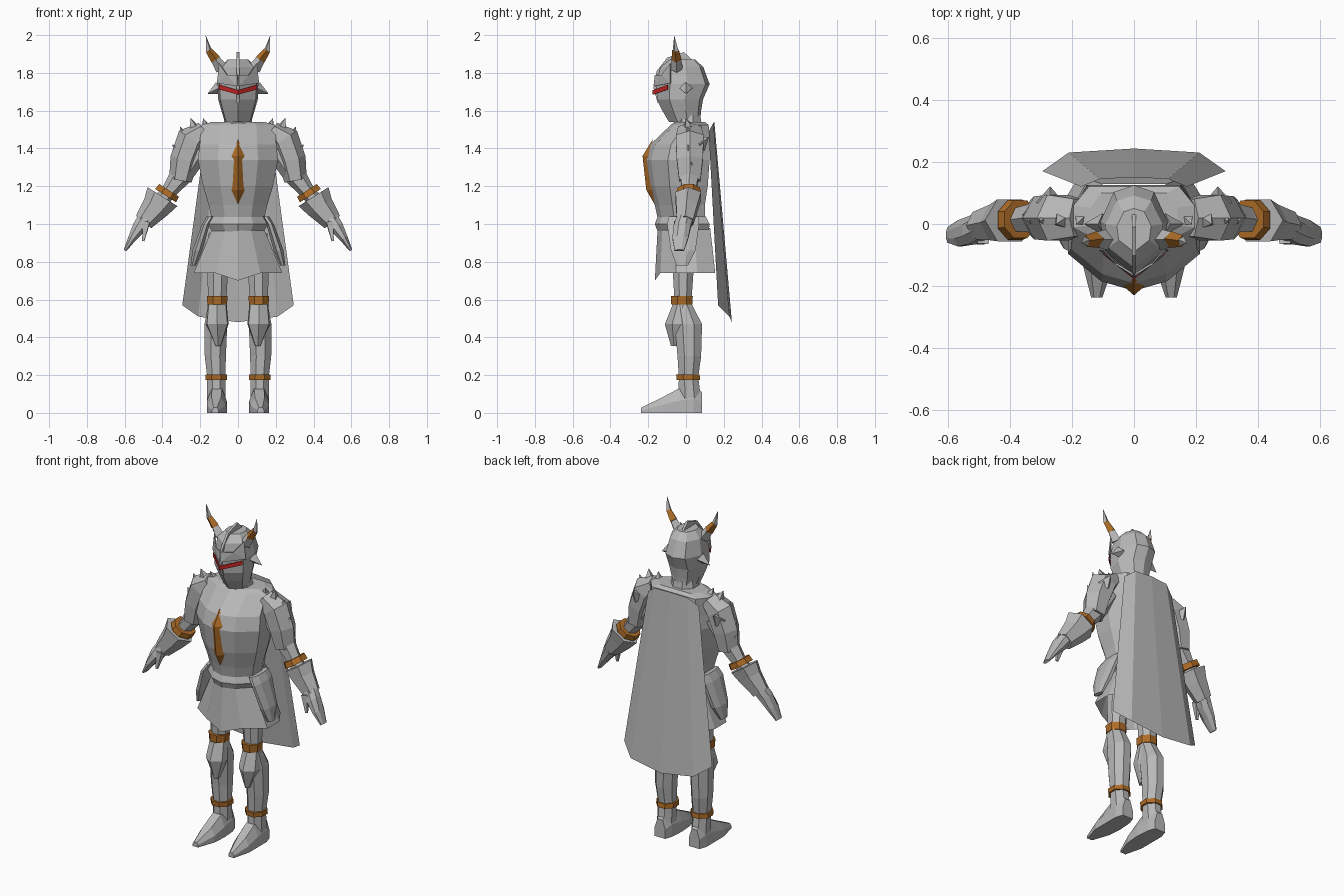
import bpy
import bmesh
from mathutils import Vector
from math import cos, sin, pi

if "Cube" in bpy.data.objects:
    bpy.data.objects.remove(bpy.data.objects["Cube"])


def material(name, rgb):
    m = bpy.data.materials.new(name)
    m.diffuse_color = (*rgb, 1)
    m.use_nodes = True
    m.node_tree.nodes["Principled BSDF"].inputs["Base Color"].default_value = m.diffuse_color
    return m


STEEL = material("steel grey", (0.48, 0.48, 0.48))
GOLD = material("bronze gold", (0.42, 0.15, 0.02))
RED = material("slit red", (0.6, 0.02, 0.02))


def finish(name, bm, mat, mirror=False, solid=0):
    bmesh.ops.recalc_face_normals(bm, faces=bm.faces)
    me = bpy.data.meshes.new(name)
    bm.to_mesh(me)
    bm.free()
    me.materials.append(mat)
    ob = bpy.data.objects.new(name, me)
    bpy.context.collection.objects.link(ob)
    if mirror:
        ob.modifiers.new("mirror", "MIRROR").use_mirror_merge = False
    if solid:
        ob.modifiers.new("thickness", "SOLIDIFY").thickness = solid
    return ob


def skin(name, rings, mat, mirror=False, caps=True):
    """Join rings with equal point counts into a skin."""
    bm = bmesh.new()
    rows = [[bm.verts.new(p) for p in r] for r in rings]
    n = len(rows[0])
    for a, b in zip(rows, rows[1:]):
        for i in range(n):
            j = (i + 1) % n
            bm.faces.new((a[i], a[j], b[j], b[i]))
    if caps:
        bm.faces.new(rows[0])
        bm.faces.new(rows[-1])
    return finish(name, bm, mat, mirror)


def patch(name, points, faces, mat, mirror=False, solid=0):
    bm = bmesh.new()
    vs = [bm.verts.new(p) for p in points]
    for f in faces:
        bm.faces.new([vs[i] for i in f])
    return finish(name, bm, mat, mirror, solid)


def symmetric(half):
    return half + [(-x, y) for x, y in reversed(half) if x]


OCT = [(sin(pi / 8 + i * pi / 4) / cos(pi / 8), -cos(pi / 8 + i * pi / 4) / cos(pi / 8)) for i in range(8)]
HEX = [(cos(i * pi / 3), sin(i * pi / 3)) for i in range(6)]
CHEST = symmetric([(0, -1), (.5, -.82), (1, -.3), (1, .4), (.75, 1), (0, 1)])
HELM = symmetric([(0, -1), (.9, -.45), (1, .2), (.6, .85), (0, 1)])


def level(shape, z, xc, w, yf, yb):
    """Horizontal ring: centre x, half width, front y, back y."""
    return [Vector((xc + w * x, (yf + yb) / 2 + y * (yb - yf) / 2, z)) for x, y in shape]


def loft(name, shape, rows, mat, mirror=False, caps=True):
    return skin(name, [level(shape, *r) for r in rows], mat, mirror, caps)


def tube(name, rows, mat, caps=True, shape=OCT):
    """Mirrored limb: rows of x, y, z, in-plane radius, depth radius."""
    pts = [Vector(r[:3]) for r in rows]
    rings = []
    for i, r in enumerate(rows):
        t = pts[min(i + 1, len(pts) - 1)] - pts[max(i - 1, 0)]
        t.y = 0
        side = t.cross(Vector((0, 1, 0))).normalized()
        rings.append([pts[i] + side * r[3] * u + Vector((0, r[4] * v, 0)) for u, v in shape])
    return skin(name, rings, mat, True, caps)


def spike(name, base, tip, radius, mat=STEEL, tip_radius=0.001):
    base, tip = Vector(base), Vector(tip)
    q = (tip - base).to_track_quat('Z', 'Y')
    ring = [q @ Vector((cos(i * pi / 2), sin(i * pi / 2), 0)) for i in range(4)]
    return skin(name, [[base + v * radius for v in ring], [tip + v * tip_radius for v in ring]], mat, True)


# Helmet, neck and crest
loft("helmet", HELM, [(1.54, 0, .07, -.09, .075), (1.60, 0, .088, -.125, .08),
                      (1.66, 0, .105, -.155, .09), (1.74, 0, .108, -.165, .125),
                      (1.83, 0, .092, -.14, .092), (1.87, 0, .055, -.09, .05)], STEEL)
loft("neck", OCT, [(1.48, 0, .085, -.07, .09), (1.58, 0, .068, -.06, .075)], STEEL)
crest = [(-.15, 1.64), (-.172, 1.72), (-.155, 1.81), (-.10, 1.88), (-.01, 1.91), (.03, 1.87), (-.07, 1.80)]
skin("helmet_crest", [[(x, y, z) for y, z in crest] for x in (-.007, .007)], STEEL)

# Visor flaps and eye slit
patch("visor_flap", [(.004, -.172, 1.73), (.112, -.085, 1.745), (.10, -.085, 1.85), (.06, -.13, 1.79), (.004, -.165, 1.79)],
      [(0, 1, 3), (1, 2, 3), (0, 3, 4)], STEEL, True, .006)
patch("eye_slit", [(0, -.176, 1.685), (.10, -.098, 1.712), (.10, -.098, 1.737), (0, -.178, 1.708)],
      [(0, 1, 2, 3)], RED, True, .004)
spike("ear_spike", (.10, 0, 1.72), (.16, .0, 1.69), .035)

# Horns with a coloured band
spike("horn_base", (.085, -.05, 1.82), (.118, -.05, 1.87), .034, STEEL, .025)
spike("horn_band", (.118, -.05, 1.87), (.155, -.055, 1.92), .027, GOLD, .018)
spike("horn_tip", (.153, -.055, 1.915), (.17, -.062, 1.995), .017)

# Cuirass and chest ridge
loft("cuirass", CHEST, [(1.54, 0, .14, -.06, .10), (1.525, 0, .195, -.08, .12), (1.42, 0, .203, -.19, .125),
                        (1.34, 0, .212, -.215, .125), (1.20, 0, .185, -.195, .115),
                        (1.10, 0, .155, -.165, .10), (1.03, 0, .14, -.15, .10), (.95, 0, .125, -.13, .10)], STEEL)
patch("chest_ridge", [(0, -.175, 1.45), (.036, -.198, 1.36), (.036, -.178, 1.18), (0, -.164, 1.10),
                      (0, -.23, 1.36), (0, -.21, 1.18)],
      [(0, 1, 4), (1, 2, 5, 4), (2, 3, 5)], GOLD, True)
spike("collar_point", (.165, .02, 1.50), (.185, .0, 1.56), .035)

# Waist plates and skirt
loft("waist_plate", CHEST, [(1.04, 0, .142, -.15, .105), (1.0, 0, .16, -.165, .125), (.96, 0, .135, -.15, .12)], STEEL)
top = level(CHEST, .98, 0, .135, -.15, .128)
hem = level(CHEST, .74, 0, .235, -.165, .155)
hem[0].z = .70
skin("skirt", [top, hem], STEEL, caps=False)
loft("hip_plate", OCT, [(1.04, .145, .02, -.09, .07), (1.0, .17, .02, -.10, .07), (.86, .215, .026, -.08, .05),
                        (.78, .237, .014, -.05, .01)], STEEL, True)

# Cape
half = [(0, .15, 1.54, .243, .48), (.11, .145, 1.535, .23, .51), (.17, .12, 1.49, .17, .57)]
wide = [0, .21, .295]
left = [(-x, a, b, c, d, -w) for (x, a, b, c, d), w in zip(half, wide)][:0:-1]
cols = left + [(*h, w) for h, w in zip(half, wide)]
upper = [(x, a, b) for x, a, b, c, d, w in cols]
lower = [(w, c, d) for x, a, b, c, d, w in cols]
patch("cape", upper + lower, [(i, i + 1, i + 6, i + 5) for i in range(4)], STEEL)

# Pauldrons with points
tube("pauldron", [(.18, .02, 1.50, .045, .07), (.245, .02, 1.45, .08, .085),
                  (.285, .02, 1.34, .075, .08), (.305, .02, 1.23, .06, .065)], STEEL, shape=HEX)
for base, tip, r in (((.22, .02, 1.47), (.25, .0, 1.56), .05), ((.27, .02, 1.42), (.305, .01, 1.515), .05),
                     ((.30, .02, 1.34), (.345, .01, 1.42), .05), ((.31, .03, 1.27), (.36, .03, 1.33), .045),
                     ((.27, .07, 1.42), (.27, .12, 1.46), .045)):
    spike("pauldron_point", base, tip, r)

# Arms, elbow bands, gauntlets
tube("arm", [(.22, .02, 1.40, .075, .06), (.30, .02, 1.26, .06, .055), (.36, .015, 1.18, .042, .045),
             (.46, .005, 1.06, .04, .04)], STEEL, shape=HEX)
tube("elbow_band", [(.365, .015, 1.178, .062, .06), (.383, .013, 1.150, .066, .064)], GOLD)
tube("gauntlet_cuff", [(.40, .012, 1.145, .094, .078), (.435, .005, 1.09, .075, .066),
                       (.50, -.005, 1.01, .052, .05)], STEEL, shape=HEX)
tube("hand", [(.49, -.005, 1.03, .04, .045), (.52, -.02, .985, .038, .045), (.56, -.03, .925, .022, .042),
              (.598, -.035, .86, .008, .025)], STEEL)
spike("thumb", (.485, -.045, 1.01), (.502, -.06, .91), .026, STEEL, .008)

# Legs, knees and bands
loft("leg", OCT, [(.95, .09, .065, -.08, .07), (.75, .108, .055, -.07, .04), (.58, .11, .047, -.06, .028),
                  (.47, .117, .06, -.06, .085), (.30, .12, .056, -.045, .08), (.19, .115, .048, -.038, .065),
                  (.07, .115, .048, -.04, .08)], STEEL, True)
loft("thigh_band", OCT, [(.575, .11, .052, -.078, .034), (.62, .11, .055, -.08, .036)], GOLD, True)
loft("knee_guard", HELM, [(.575, .11, .05, -.07, .02), (.47, .11, .06, -.112, .03), (.355, .105, .014, -.08, -.02)], STEEL, True)
loft("ankle_band", OCT, [(.175, .115, .058, -.05, .075), (.203, .115, .058, -.052, .072)], GOLD, True)

# Feet
feet = [(.085, .115, .035, .11), (.04, .115, .05, .15), (-.045, .112, .053, .125),
        (-.13, .115, .05, .08), (-.237, .12, .018, .028)]
skin("foot", [[(x + w * u, y, h * v) for u, v in ((-1, 0), (1, 0), (1, .5), (.5, 1), (-.5, 1), (-1, .5))]
              for y, x, w, h in feet], STEEL, True)
